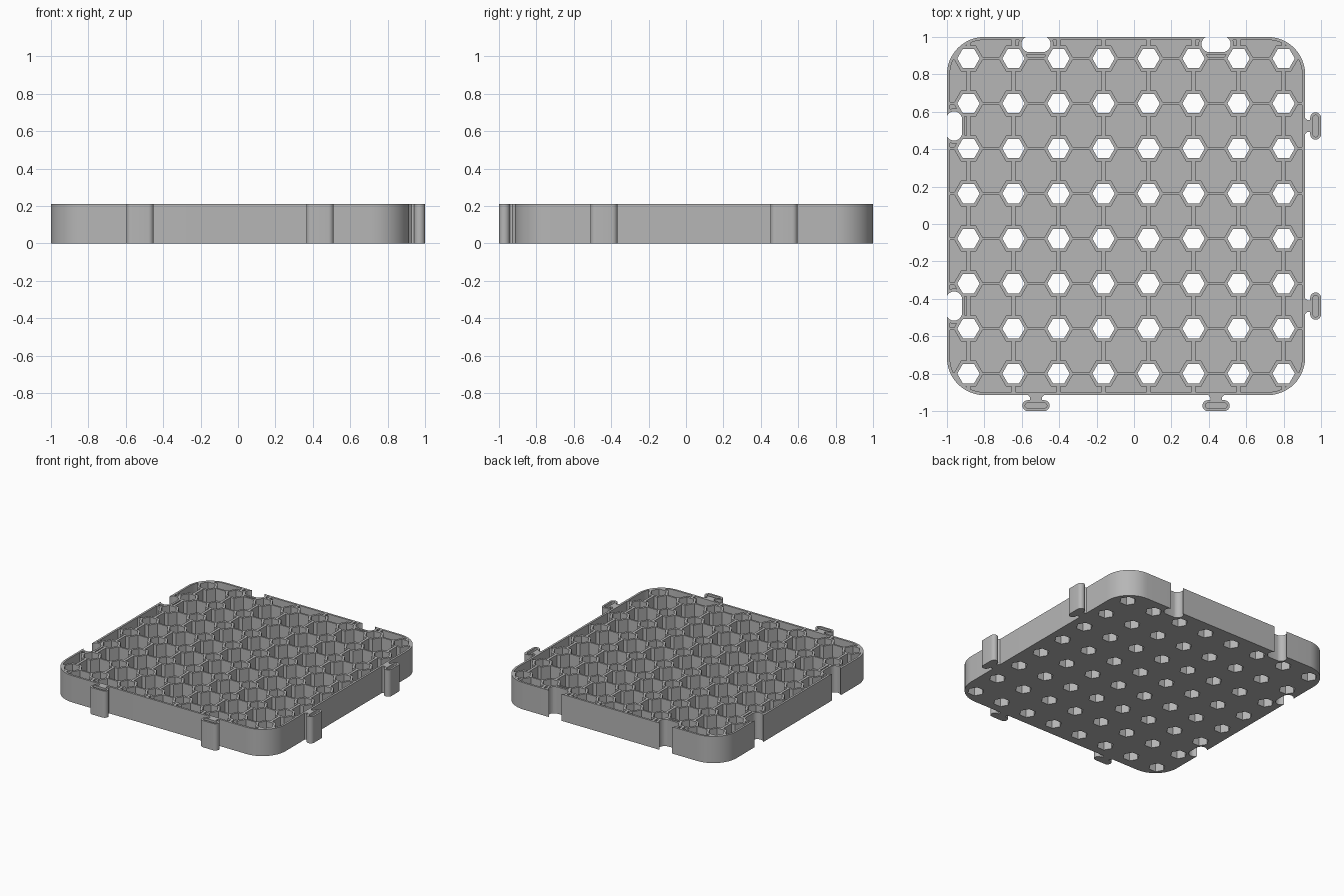
import bpy, bmesh
from math import pi, cos, sin
from mathutils import Vector, Matrix

if "Cube" in bpy.data.objects:
    bpy.data.objects.remove(bpy.data.objects["Cube"])

CENTRE = Vector((-0.0425, 0.0425))
HALF, HEIGHT, FLOOR, WALL = 0.9575, 0.21, 0.02, 0.016
PITCH, COUNT = 0.2407, 8
HOLE_R, TUBE_R = 0.06, 0.08
TOP, LEFT, BOTTOM, RIGHT = 0, pi / 2, pi, -pi / 2
LINKS = (-2 * PITCH, 2 * PITCH)      # link positions along each side

grey = bpy.data.materials.new("light_grey")
grey.use_nodes = True
grey.diffuse_color = (0.47, 0.47, 0.47, 1)
grey.node_tree.nodes["Principled BSDF"].inputs["Base Color"].default_value = grey.diffuse_color


def add_mesh(name, mesh):
    mesh.materials.clear()
    mesh.materials.append(grey)
    ob = bpy.data.objects.new(name, mesh)
    bpy.context.collection.objects.link(ob)
    return ob


def evaluated_mesh(ob):
    deps = bpy.context.evaluated_depsgraph_get()
    return bpy.data.meshes.new_from_object(ob.evaluated_get(deps))


def prism(name, loops, z0, z1):
    """Extrude closed flat loops; a loop inside another becomes a hole."""
    curve = bpy.data.curves.new(name + "_profile", "CURVE")
    curve.dimensions, curve.fill_mode = "2D", "BOTH"
    curve.extrude = (z1 - z0) / 2
    for loop in loops:
        spline = curve.splines.new("POLY")
        spline.points.add(len(loop) - 1)
        for point, (x, y) in zip(spline.points, loop):
            point.co = (x, y, 0, 1)
        spline.use_cyclic_u = True
    temp = bpy.data.objects.new("profile", curve)
    bpy.context.collection.objects.link(temp)
    mesh = evaluated_mesh(temp)
    bpy.data.objects.remove(temp)
    mesh.transform(Matrix.Translation((0, 0, (z0 + z1) / 2)))
    bm = bmesh.new()
    bm.from_mesh(mesh)
    bmesh.ops.remove_doubles(bm, verts=bm.verts, dist=1e-5)
    bmesh.ops.recalc_face_normals(bm, faces=bm.faces)
    bm.to_mesh(mesh)
    bm.free()
    return add_mesh(name, mesh)


def arc(cx, cy, r, start, end, steps=12):
    return [(cx + r * cos(start + (end - start) * i / steps),
             cy + r * sin(start + (end - start) * i / steps)) for i in range(steps + 1)]


def rounded_square(half, r):
    loop = []
    for q, (sx, sy) in enumerate(((1, 1), (-1, 1), (-1, -1), (1, -1))):
        loop += arc(CENTRE.x + sx * (half - r), CENTRE.y + sy * (half - r), r,
                    q * pi / 2, (q + 1) * pi / 2)
    return loop


def stadium(u, v, straight, r):
    return (arc(u + straight, v, r, -pi / 2, pi / 2)
            + arc(u - straight, v, r, pi / 2, 3 * pi / 2))


def on_side(loop, side):
    """Place a loop drawn along the top edge (v = 0) onto a side."""
    turn = Matrix.Rotation(side, 2)
    return [tuple(CENTRE + turn @ Vector((u, HALF + v))) for u, v in loop]


def hexagon(c, r):
    return [(c[0] + r * cos(k * pi / 3), c[1] + r * sin(k * pi / 3)) for k in range(6)]


def box(x0, x1, y0, y1):
    return [(x0, y0), (x1, y0), (x1, y1), (x0, y1)]


steps = [(i - (COUNT - 1) / 2) * PITCH for i in range(COUNT)]
cells = [(CENTRE.x + a, CENTRE.y + b) for a in steps for b in steps]
holes = [hexagon(c, HOLE_R) for c in cells]

# Floor plate, outer wall and hexagonal tubes
floor = prism("floor_plate", [rounded_square(HALF, 0.2)] + holes, 0, FLOOR)
wall = prism("outer_wall", [rounded_square(HALF, 0.2),
                            rounded_square(HALF - WALL, 0.2 - WALL)], 0, HEIGHT)
tubes = prism("hex_tubes", [hexagon(c, TUBE_R) for c in cells] + holes, 0.005, HEIGHT)

# Socket linings on the top and left sides, trimmed flush with the edge
sockets = [(s, u) for s in (TOP, LEFT) for u in LINKS]
linings = prism("socket_linings",
                [on_side([(a, min(b, -0.001)) for a, b in stadium(u, -0.038, 0.035, 0.043 + WALL)], s)
                 for s, u in sockets], 0.005, HEIGHT)

# Open the sockets through the full height
cutter = prism("socket_cutter", [on_side(stadium(u, -0.038, 0.035, 0.043), s)
                                 for s, u in sockets], -0.1, HEIGHT + 0.1)
cutter.hide_render = True
for ob in (floor, wall, tubes, linings):
    mod = ob.modifiers.new("sockets", "BOOLEAN")
    mod.operation, mod.solver, mod.object = "DIFFERENCE", "EXACT", cutter
    mesh = evaluated_mesh(ob)
    ob.modifiers.clear()
    ob.data = mesh
bpy.data.objects.remove(cutter)

# Straight ribs joining the tubes to each other and to the wall
across, along = [], []
reach_x, reach_y = TUBE_R - 0.004, TUBE_R * 0.866 - 0.004
for row, b in enumerate(steps):
    end = 0.09 if row in (0, COUNT - 1) else 0.104
    for i in range(COUNT + 1):
        first, last = i == 0, i == COUNT
        lo = steps[0] - end if first else steps[i - 1]
        hi = steps[-1] + end if last else steps[i]
        x0, x1 = lo + (0 if first else reach_x), hi - (0 if last else reach_x)
        y0, y1 = lo + (0 if first else reach_y), hi - (0 if last else reach_y)
        across.append(box(CENTRE.x + x0, CENTRE.x + x1,
                          CENTRE.y + b - 0.007, CENTRE.y + b + 0.007))
        along.append(box(CENTRE.x + b - 0.01, CENTRE.x + b + 0.01,
                         CENTRE.y + y0, CENTRE.y + y1))
prism("cross_ribs", across, 0.005, HEIGHT)
prism("long_ribs", along, 0.005, HEIGHT)

# Connector tabs on the bottom and right sides
tabs = [(s, u) for s in (BOTTOM, RIGHT) for u in LINKS]
heads = [on_side(stadium(u, 0.056, 0.044, 0.029), s) for s, u in tabs]
pockets = [on_side(stadium(u, 0.056, 0.044, 0.014), s) for s, u in tabs]
necks = [on_side([(u + a, v) for a, v in ((-0.042, -0.008), (0.042, -0.008), (0.042, 0),
                                          (0.031, 0.012), (0.031, 0.036), (-0.031, 0.036),
                                          (-0.031, 0.012), (-0.042, 0))], s) for s, u in tabs]
prism("tab_heads", heads + pockets, 0, HEIGHT)
prism("tab_floors", pockets, 0, FLOOR)
prism("tab_necks", necks, 0, HEIGHT)

# Smooth the rounded walls, keeping hard edges crisp
for ob in bpy.context.collection.objects:
    if ob.type == "MESH" and ob.data.materials and ob.data.materials[0] == grey:
        bpy.ops.object.select_all(action="DESELECT")
        ob.select_set(True)
        bpy.context.view_layer.objects.active = ob
        bpy.ops.object.shade_smooth_by_angle(angle=pi / 6)
